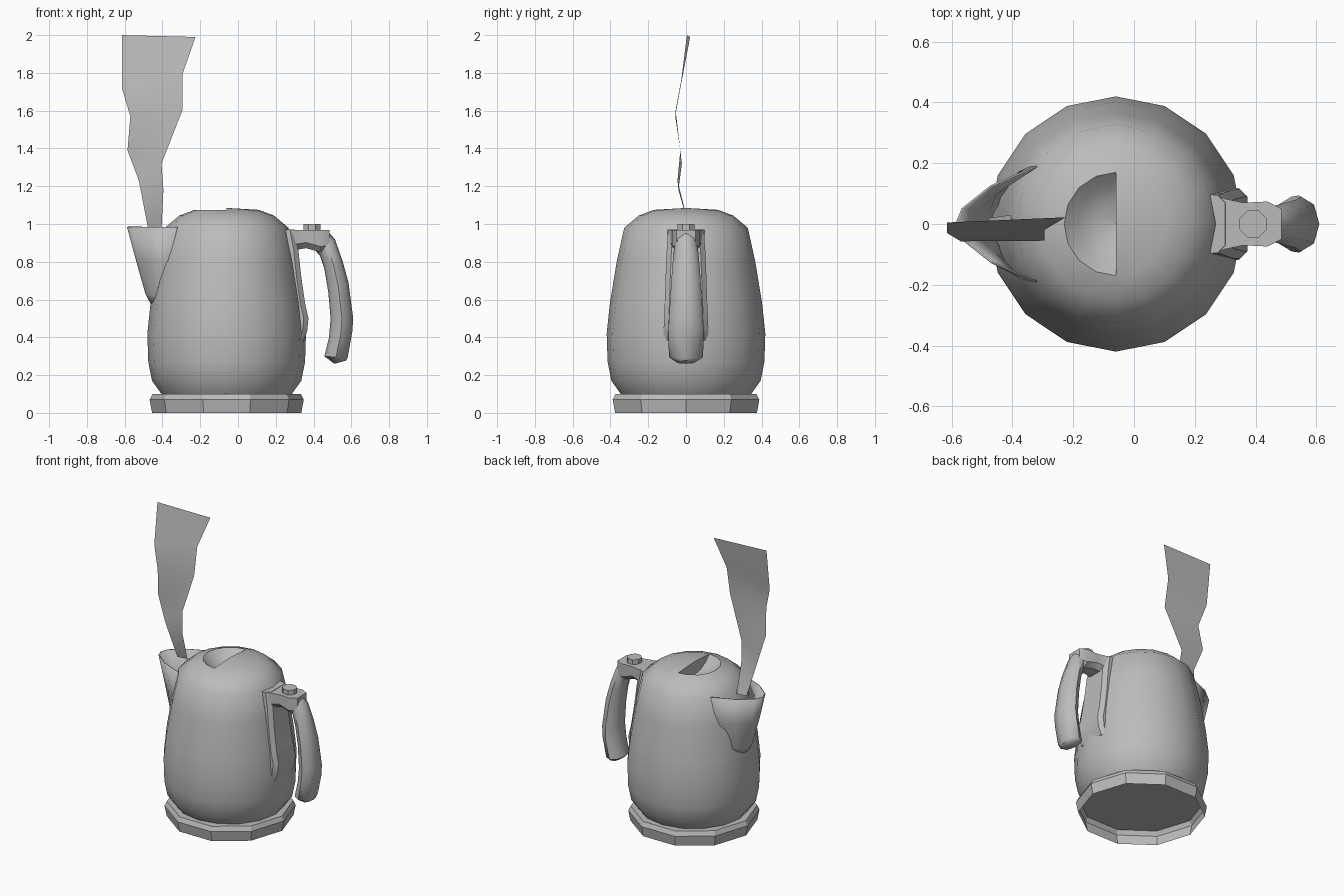
import bpy, bmesh, math
from mathutils import Vector

cube = bpy.data.objects.get("Cube")
if cube:
    bpy.data.objects.remove(cube, do_unlink=True)

grey = bpy.data.materials.new("plain grey")
grey.use_nodes = True
colour = (0.5, 0.5, 0.5, 1)
grey.diffuse_color = colour
grey.node_tree.nodes["Principled BSDF"].inputs["Base Color"].default_value = colour
CX = -0.06  # axis of the round body


def finish(name, bm, angle=35, recalc=True):
    """Turn a bmesh into a shaded object."""
    bmesh.ops.remove_doubles(bm, verts=bm.verts, dist=0.0005)
    if recalc:
        bmesh.ops.recalc_face_normals(bm, faces=bm.faces)
    mesh = bpy.data.meshes.new(name)
    bm.to_mesh(mesh)
    bm.free()
    mesh.materials.append(grey)
    obj = bpy.data.objects.new(name, mesh)
    bpy.context.collection.objects.link(obj)
    bpy.ops.object.select_all(action='DESELECT')
    obj.select_set(True)
    bpy.context.view_layer.objects.active = obj
    bpy.ops.object.shade_smooth_by_angle(angle=math.radians(angle))
    return obj


def loft(bm, rows, closed=True, cap_start=False, cap_end=False):
    """Skin rows of points that all have the same length."""
    rings = [[bm.verts.new(p) for p in row] for row in rows]
    n = len(rings[0])
    for a, b in zip(rings, rings[1:]):
        for i in range(n if closed else n - 1):
            j = (i + 1) % n
            bm.faces.new((a[i], a[j], b[j], b[i]))
    if cap_start:
        bm.faces.new(rings[0])
    if cap_end:
        bm.faces.new(rings[-1])


def ring(r, z, sides, cx=CX, start=0.0, sweep=2 * math.pi, extra=0):
    return [(cx + r * math.cos(start + sweep * i / sides),
             r * math.sin(start + sweep * i / sides), z) for i in range(sides + extra)]


# Body with a half covered finger recess in the lid
bm = bmesh.new()
profile = [(.345, .1), (.395, .17), (.415, .27), (.42, .42), (.403, .58), (.367, .8),
           (.327, .98), (.25, 1.045), (.17, 1.075)]
loft(bm, [ring(r, z, 16) for r, z in profile], cap_start=True)
bowl = [(.17, 1.075), (.125, 1.035), (.07, 1.005), (.001, .995)]
half = math.pi
loft(bm, [ring(r, z, 8, start=half / 2, sweep=half, extra=1) for r, z in bowl], closed=False)
lip = (CX, 0, 1.085)
arc = [bm.verts.new(p) for p in ring(.17, 1.075, 8, start=-half / 2, sweep=half, extra=1)]
centre = bm.verts.new(lip)
for a, b in zip(arc, arc[1:]):
    bm.faces.new((a, b, centre))
section = [(CX, -r, z) for r, z in bowl] + [(CX, r, z) for r, z in reversed(bowl)] + [lip]
bm.faces.new([bm.verts.new(p) for p in section])
finish("kettle_body", bm, 40)

# Base stand, hollow underneath
bm = bmesh.new()
loft(bm, [ring(r, z, 10) for r, z in [(.395, 0), (.408, .07), (.393, .1)]], cap_end=True)
finish("base_stand", bm, 30)

# Open pouring spout
def spout_row(z, pts):
    left = [(x, y, z) for x, y in pts]
    return left + [(x, -y, z) for x, y in reversed(pts[:-1])]

bm = bmesh.new()
loft(bm, [spout_row(.985, [(-.32, .19), (-.47, .125), (-.565, .05), (-.585, 0)]),
          spout_row(.8, [(-.365, .18), (-.455, .1), (-.525, .04), (-.535, 0)]),
          spout_row(.63, [(-.40, .16), (-.45, .08), (-.48, .03), (-.487, 0)]),
          spout_row(.56, [(-.41, .13), (-.43, .07), (-.445, .03), (-.45, 0)])], closed=False)
spout = finish("spout", bm, 50)
shell = spout.modifiers.new("wall", 'SOLIDIFY')
shell.thickness = 0.006
shell.offset = 0

# Handle mounting strip running down the body
bm = bmesh.new()
strip = [(.97, .30, .095), (.86, .32, .102), (.72, .335, .108), (.58, .355, .113),
         (.5, .373, .116), (.43, .366, .119), (.38, .345, .12)]
loft(bm, [[(x - .12, -w, z), (x - .025, -w, z), (x, -w + .025, z),
           (x, w - .025, z), (x - .025, w, z), (x - .12, w, z)] for z, x, w in strip],
     cap_start=True, cap_end=True)
finish("handle_strip", bm)

# Arm joining the strip to the grip
bm = bmesh.new()
arm = [(.255, .098, .86), (.30, .083, .862), (.36, .07, .872), (.44, .074, .85), (.485, .05, .86)]
loft(bm, [[(x, -w, .968), (x, w, .968), (x, w, low + .03), (x, w - .03, low),
           (x, -w + .03, low), (x, -w, low + .03)] for x, w, low in arm],
     cap_start=True, cap_end=True)
finish("handle_arm", bm)

# Grip: inner and outer edge points with a half width
bm = bmesh.new()
grip = [((.40, .87), (.47, .968), .055), ((.435, .83), (.513, .92), .063),
        ((.458, .76), (.555, .8), .072), ((.478, .64), (.585, .69), .08),
        ((.49, .5), (.61, .5), .09), ((.482, .4), (.605, .43), .094),
        ((.457, .3), (.58, .29), .09), ((.51, .26), (.573, .277), .05)]
rows = []
for (xi, zi), (xo, zo), w in grip:
    mid = Vector(((xi + xo) / 2, 0, (zi + zo) / 2))
    out = Vector((xo - xi, 0, zo - zi)) / 2
    rows.append([mid + out * math.cos(k * math.pi / 4)
                 + Vector((0, w * math.sin(k * math.pi / 4), 0)) for k in range(8)])
loft(bm, rows, cap_start=True, cap_end=True)
finish("handle_grip", bm, 50)

# Lid release button
bm = bmesh.new()
loft(bm, [ring(.048, z, 8, cx=.392, start=math.pi / 8) for z in (.95, 1.0)],
     cap_start=True, cap_end=True)
finish("lid_button", bm)

# Ribbon of steam
bm = bmesh.new()
left = [(-.475, .02, .97), (-.525, -.045, 1.23), (-.585, -.03, 1.39),
        (-.57, -.057, 1.57), (-.615, -.03, 1.72), (-.615, .005, 2.0)]
right = [(-.405, .03, .97), (-.395, -.04, 1.18), (-.405, -.022, 1.32),
         (-.295, -.055, 1.6), (-.295, -.02, 1.79), (-.225, .022, 1.99)]
loft(bm, list(zip(left, right)), closed=False)
finish("steam", bm, 40, recalc=False)
